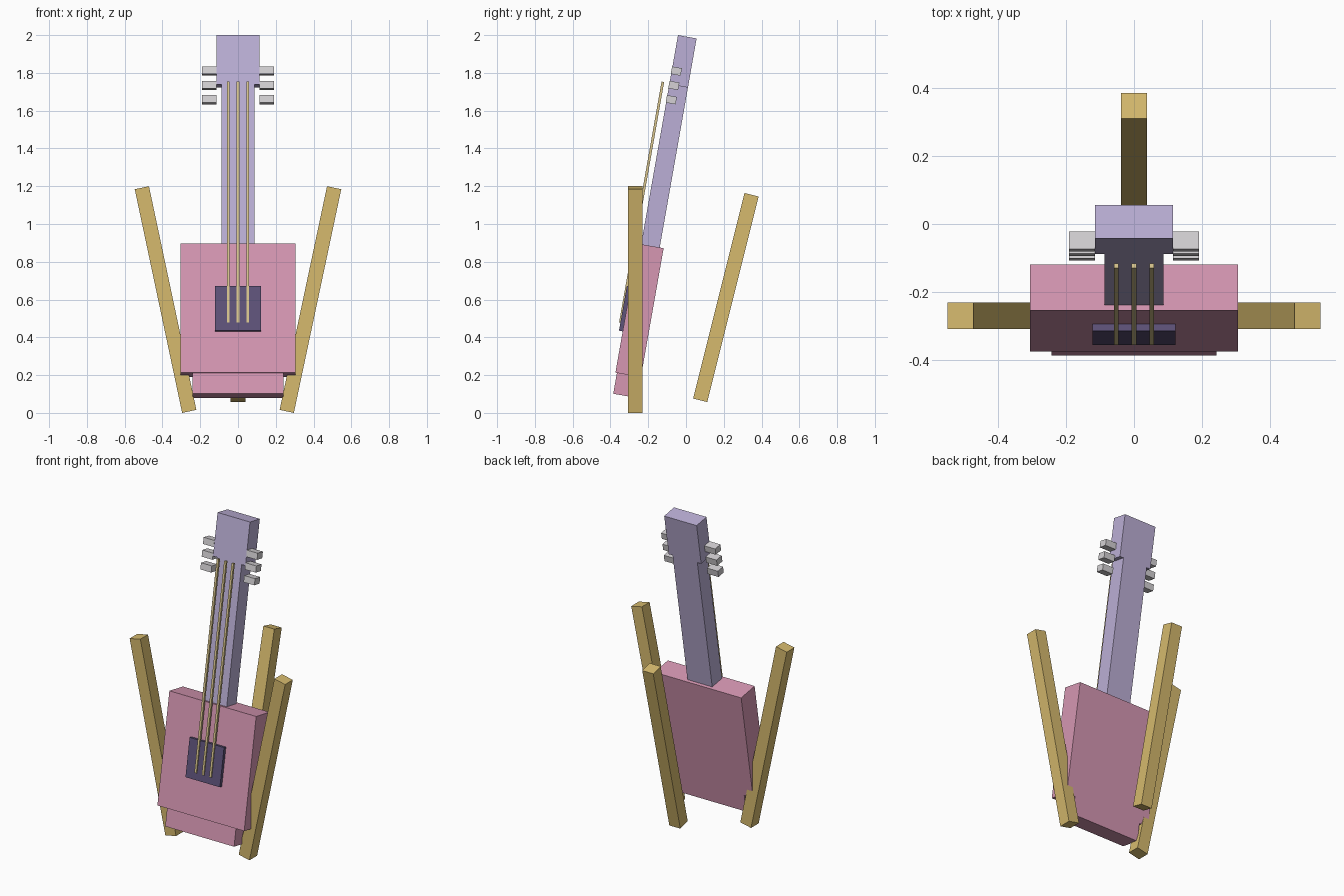
import bpy
from math import radians
from mathutils import Matrix, Vector

cube = bpy.data.objects.get("Cube")
if cube:
    bpy.data.objects.remove(cube, do_unlink=True)


def material(name, rgb):
    m = bpy.data.materials.new(name)
    m.use_nodes = True
    m.diffuse_color = (*rgb, 1)
    m.node_tree.nodes["Principled BSDF"].inputs["Base Color"].default_value = (*rgb, 1)
    return m


PINK = material("pink", (0.67, 0.31, 0.45))
LILAC = material("lilac", (0.50, 0.43, 0.67))
PLUM = material("dark plum", (0.11, 0.085, 0.19))
GOLD = material("golden wood", (0.67, 0.49, 0.155))
BRASS = material("pale brass", (0.69, 0.56, 0.27))
SILVER = material("silver", (0.66, 0.64, 0.66))

# The instrument leans back against its stand
LEAN = Matrix.Rotation(radians(-10), 4, 'X')


def box(name, mat, size, matrix):
    bpy.ops.mesh.primitive_cube_add(size=1)
    ob = bpy.context.object
    ob.name = ob.data.name = name
    ob.data.transform(matrix @ Matrix.Diagonal((*size, 1)))
    ob.data.materials.append(mat)
    return ob


def leaning_box(name, mat, x, depth, height):
    """Box given by its (min, max) ranges in the leaning frame."""
    spans = (x, depth, height)
    centre = Vector([(a + b) / 2 for a, b in spans])
    return box(name, mat, [b - a for a, b in spans], LEAN @ Matrix.Translation(centre))


def leg(name, bottom, top, width):
    """Square bar between the centres of its two ends."""
    a, b = Vector(bottom), Vector(top)
    d = b - a
    turn = Vector((0, 0, 1)).rotation_difference(d).to_matrix().to_4x4()
    return box(name, GOLD, (width, width, d.length), Matrix.Translation((a + b) / 2) @ turn)


# Body and its narrower foot
leaning_box("body", PINK, (-0.305, 0.305), (-0.405, -0.268), (0.145, 0.838))
leaning_box("body_foot", PINK, (-0.242, 0.242), (-0.397, -0.268), (0.033, 0.145))

# Neck and head
leaning_box("neck", LILAC, (-0.087, 0.087), (-0.389, -0.289), (0.838, 1.698))
leaning_box("head", LILAC, (-0.114, 0.114), (-0.389, -0.289), (1.698, 1.962))

# Bridge plate and strings
leaning_box("bridge", PLUM, (-0.121, 0.121), (-0.425, -0.404), (0.367, 0.607))
for i in (-1, 0, 1):
    x = i * 0.052
    leaning_box(f"string_{i + 2}", BRASS, (x - 0.007, x + 0.007), (-0.432, -0.418), (0.41, 1.705))

# Tuning pegs on both sides
for side, s in (("left", 1), ("right", -1)):
    for i in range(3):
        h = 1.619 + i * 0.077
        leaning_box(f"tuning_peg_{side}_{i + 1}", SILVER, sorted((s * 0.114, s * 0.19)),
                    (-0.391, -0.338), (h - 0.02, h + 0.02))

# Stand legs
for side, s in (("left", 1), ("right", -1)):
    leg(f"stand_leg_{side}", (s * 0.258, -0.269, 0.008), (s * 0.509, -0.269, 1.192), 0.077)
leg("stand_leg_back", (0, 0.075, 0.067), (0, 0.347, 1.155), 0.077)
